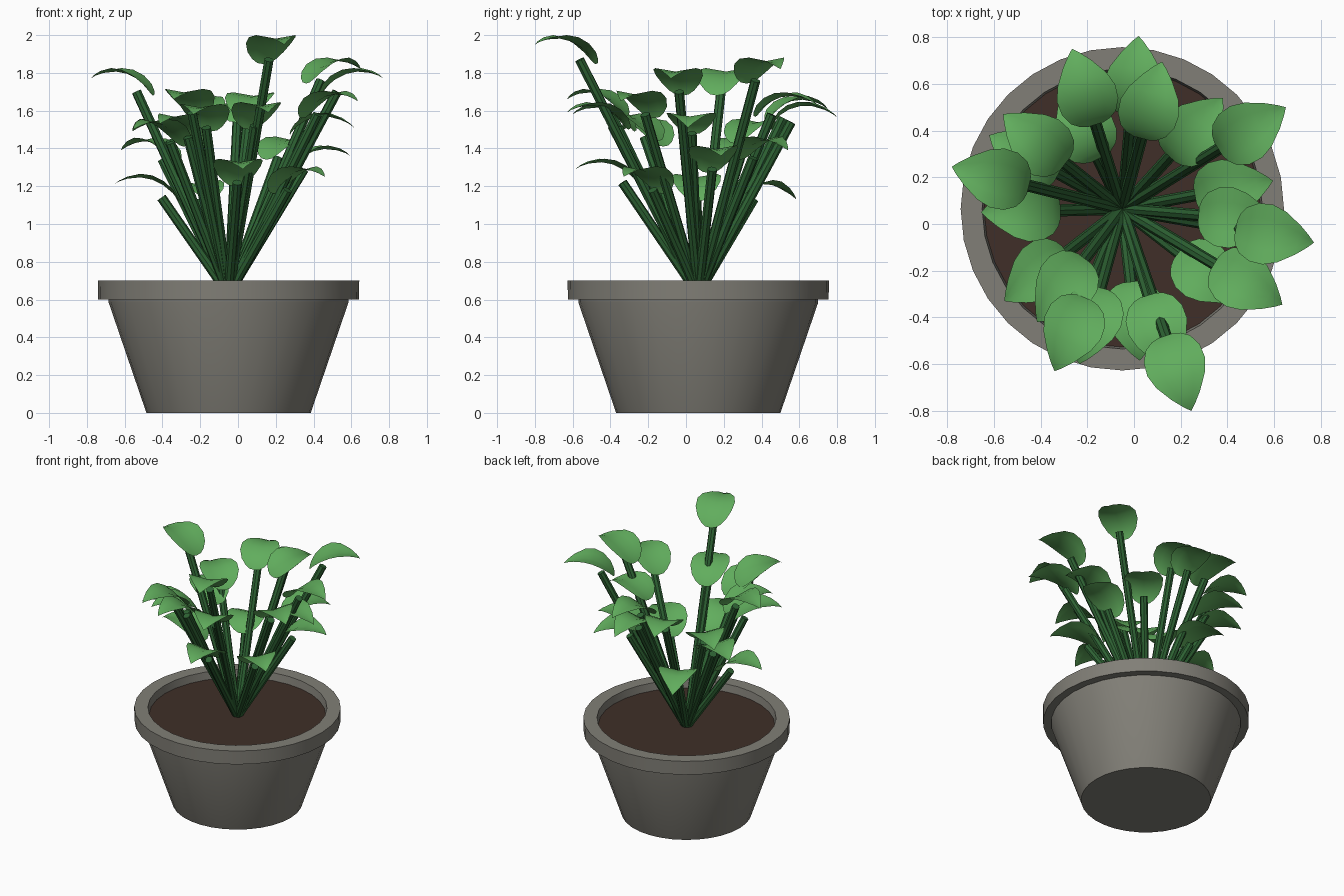
import bpy, bmesh, math
from mathutils import Vector

if "Cube" in bpy.data.objects:
    bpy.data.objects.remove(bpy.data.objects["Cube"], do_unlink=True)

CX, CY = -0.05, 0.065          # axis of the pot


def material(name, rgb):
    m = bpy.data.materials.new(name)
    m.use_nodes = True
    m.diffuse_color = (*rgb, 1)
    m.node_tree.nodes["Principled BSDF"].inputs["Base Color"].default_value = (*rgb, 1)
    return m


STONE = material("grey stone", (0.22, 0.212, 0.184))
SOIL = material("brown soil", (0.05, 0.028, 0.021))
STEM = material("dark green", (0.027, 0.125, 0.034))
LEAF = material("leaf green", (0.12, 0.42, 0.11))


def finish(bm, name, mat, angle=35):
    bmesh.ops.recalc_face_normals(bm, faces=bm.faces)
    me = bpy.data.meshes.new(name)
    bm.to_mesh(me)
    bm.free()
    me.materials.append(mat)
    ob = bpy.data.objects.new(name, me)
    bpy.context.collection.objects.link(ob)
    bpy.ops.object.select_all(action='DESELECT')
    ob.select_set(True)
    bpy.context.view_layer.objects.active = ob
    bpy.ops.object.shade_smooth_by_angle(angle=math.radians(angle))
    return ob


def lathe(name, profile, mat, sides=32):
    """Turn (radius, z) points about the pot axis and close both ends."""
    bm = bmesh.new()
    rings = [[bm.verts.new((CX + r * math.cos(2 * math.pi * i / sides),
                            CY + r * math.sin(2 * math.pi * i / sides), z))
              for i in range(sides)] for r, z in profile]
    for a, b in zip(rings, rings[1:]):
        for i in range(sides):
            j = (i + 1) % sides
            bm.faces.new((a[i], a[j], b[j], b[i]))
    bm.faces.new(rings[0])
    bm.faces.new(rings[-1])
    return finish(bm, name, mat)


# Pot with overhanging rim, and the soil disc inside it
lathe("pot", [(0.435, 0), (0.635, 0.585), (0.635, 0.6), (0.69, 0.6),
              (0.692, 0.70), (0.60, 0.70), (0.585, 0.60)], STONE)
lathe("soil", [(0.585, 0.615), (0.592, 0.645)], SOIL)

# Leaf midrib: distance from stem top, height above it, half width
RIB = [(-0.09, -0.02, 0.035), (-0.081, -0.005, 0.066), (-0.058, 0.025, 0.1),
       (-0.01, 0.065, 0.126), (0.05, 0.095, 0.130), (0.11, 0.107, 0.110),
       (0.18, 0.10, 0.064), (0.225, 0.085, 0.026), (0.25, 0.07, 0.0)]
ACROSS = [-1, -0.5, 0, 0.5, 1]


def add_leaf(bm, top, out, droop):
    side = Vector((-out.y, out.x, 0))
    rows = []
    for r, h, w in RIB:
        z = h - droop * r / 0.25
        rows.append([bm.verts.new(top + out * r + side * (s * w)
                                  + Vector((0, 0, z + 0.022 * abs(s) * w / 0.13)))
                     for s in ACROSS])
    for a, b in zip(rows, rows[1:]):
        for i in range(len(ACROSS) - 1):
            bm.faces.new((a[i], a[i + 1], b[i + 1], b[i]))
    bmesh.ops.remove_doubles(bm, verts=rows[-1], dist=1e-5)


def add_stem(bm, foot, top, radius=0.026, sides=8):
    rot = (top - foot).to_track_quat('Z', 'Y')
    ends = [[bm.verts.new(p + rot @ Vector((radius * math.cos(2 * math.pi * i / sides),
                                            radius * math.sin(2 * math.pi * i / sides), 0)))
             for i in range(sides)] for p in (foot, top)]
    for i in range(sides):
        j = (i + 1) % sides
        bm.faces.new((ends[0][i], ends[0][j], ends[1][j], ends[1][i]))
    bm.faces.new(ends[1])


# Leaf tips anticlockwise from the right: x, y, z and extra droop of the tip
TIPS = [(0.615, 0.01, 1.51, 0.04), (0.595, 0.185, 1.36, 0), (0.65, 0.50, 1.82, 0.01),
        (0.38, 0.54, 1.39, 0.03), (0.12, 0.695, 1.63, 0.02), (0.02, 0.805, 1.56, 0.05),
        (-0.265, 0.75, 1.61, 0.02), (-0.30, 0.585, 1.13, 0.07), (-0.56, 0.47, 1.49, 0.02),
        (-0.62, 0.38, 1.39, 0.02), (-0.78, 0.245, 1.77, 0), (-0.655, 0.05, 1.21, 0),
        (-0.555, -0.33, 1.50, 0), (-0.415, -0.42, 1.53, 0), (-0.34, -0.63, 1.66, 0),
        (-0.235, -0.60, 1.58, 0), (0.025, -0.585, 1.29, 0), (0.16, -0.63, 1.59, 0),
        (0.245, -0.80, 1.95, -0.01), (0.46, -0.33, 1.25, 0), (0.635, -0.345, 1.65, 0),
        (0.77, -0.08, 1.77, 0)]
FOOT = Vector((CX, CY, 0.63))

for n, (x, y, z, droop) in enumerate(TIPS, 1):
    out = Vector((x - CX, y - CY, 0)).normalized()
    top = Vector((x, y, z - 0.07 + droop)) - out * 0.25
    bm = bmesh.new()
    add_stem(bm, FOOT, top)
    finish(bm, f"stem_{n}", STEM, 30)
    bm = bmesh.new()
    add_leaf(bm, top, out, droop)
    finish(bm, f"leaf_{n}", LEAF, 60)
